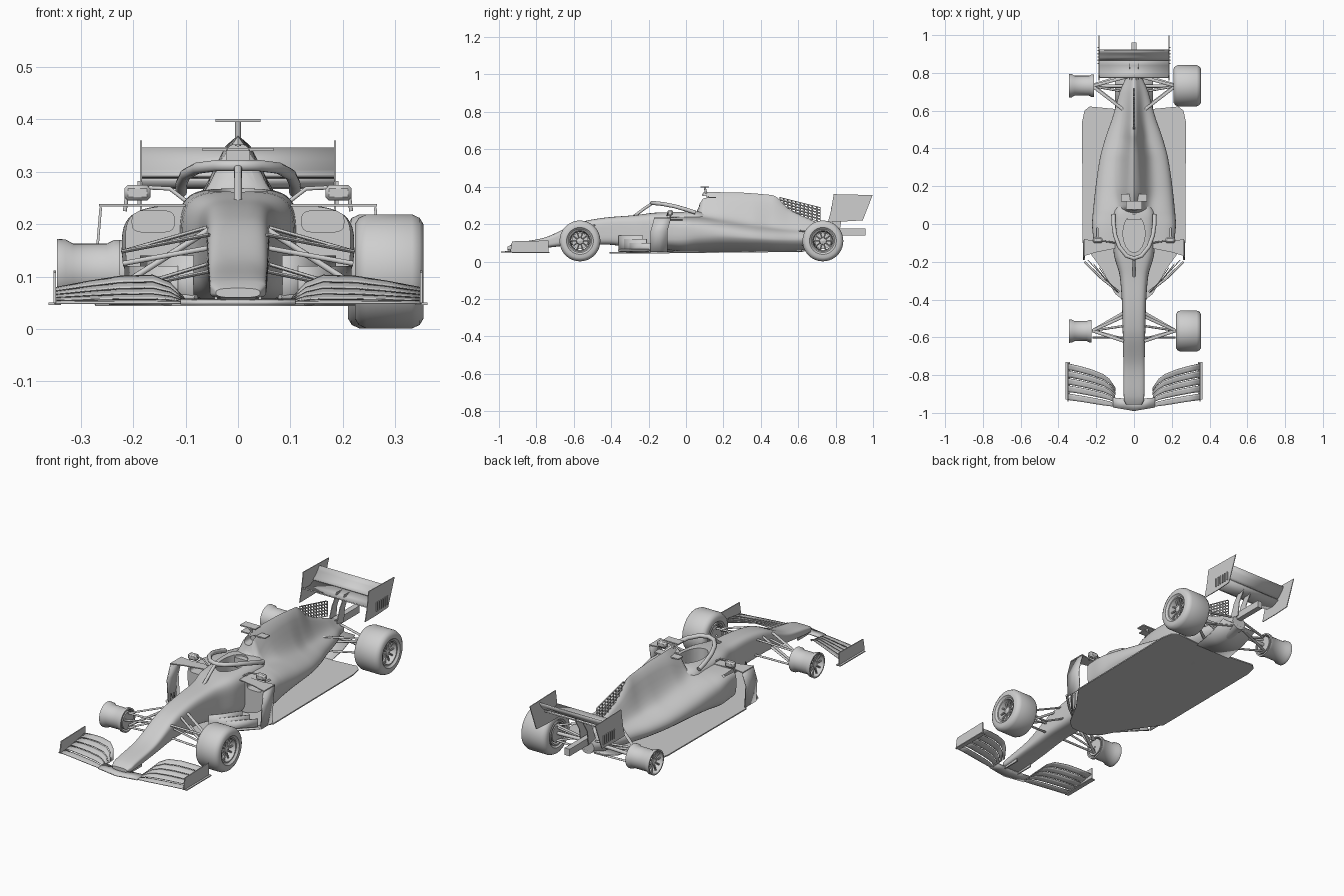
import bpy, bmesh, math
from mathutils import Vector

if bpy.data.objects.get("Cube"):
    bpy.data.objects.remove(bpy.data.objects["Cube"])

GREY = bpy.data.materials.new("light_grey")
GREY.use_nodes = True
GREY.diffuse_color = (0.62, 0.62, 0.62, 1)
GREY.node_tree.nodes["Principled BSDF"].inputs["Base Color"].default_value = (0.62, 0.62, 0.62, 1)
SIDES = {"left": 1, "right": -1}


def activate(ob):
    bpy.ops.object.select_all(action="DESELECT")
    ob.select_set(True)
    bpy.context.view_layer.objects.active = ob


def smooth(ob):
    activate(ob)
    bpy.ops.object.shade_smooth_by_angle(angle=math.radians(40))


def grid(name, rows, closed=False, caps=False, thick=0):
    """Skin rows of points; optionally wrap, cap the ends or thicken."""
    bm = bmesh.new()
    vs = [[bm.verts.new(p) for p in row] for row in rows]
    n = len(rows[0])
    for a, b in zip(vs, vs[1:]):
        for i in range(n if closed else n - 1):
            j = (i + 1) % n
            bm.faces.new((a[i], a[j], b[j], b[i]))
    if caps:
        bm.faces.new(vs[0])
        bm.faces.new(vs[-1])
    bmesh.ops.recalc_face_normals(bm, faces=bm.faces)
    mesh = bpy.data.meshes.new(name)
    bm.to_mesh(mesh)
    bm.free()
    ob = bpy.data.objects.new(name, mesh)
    bpy.context.collection.objects.link(ob)
    mesh.materials.append(GREY)
    if thick:
        mod = ob.modifiers.new("thickness", "SOLIDIFY")
        mod.thickness, mod.offset = thick, 0
    smooth(ob)
    return ob


def prism(name, pts, offset):
    """Extrude an outline of 3D points along an offset."""
    return grid(name, [[Vector(p) for p in pts], [Vector(p) + Vector(offset) for p in pts]], True, True)


def box(name, c, s):
    x, y, z = (v / 2 for v in s)
    pts = [(c[0] + i * x, c[1] + j * y, c[2] - z) for i, j in ((-1, -1), (1, -1), (1, 1), (-1, 1))]
    return prism(name, pts, (0, 0, s[2]))


def tube(name, path, r, flat=1, n=10):
    path = [Vector(p) for p in path]
    rows = []
    for i, p in enumerate(path):
        q = (path[min(i + 1, len(path) - 1)] - path[max(i - 1, 0)]).to_track_quat("Z", "Y")
        rows.append([p + q @ Vector((r * math.cos(a), r * flat * math.sin(a), 0))
                     for a in (math.tau * k / n for k in range(n))])
    return grid(name, rows, True, True)


def lathe(name, profile, centre, s, n=40):
    """Spin (x, radius) pairs about the axle."""
    rows = [[(s * x, centre[0] + r * math.cos(math.tau * k / n), centre[1] + r * math.sin(math.tau * k / n))
             for k in range(n)] for x, r in profile]
    return grid(name, rows, True)


def sample(stations, y):
    """Monotone cubic interpolation of station rows keyed by their first value."""
    def slope(i, c):
        if i in (0, len(stations) - 1):
            return 0
        a, b, d = stations[i - 1], stations[i], stations[i + 1]
        m, k = (b[c] - a[c]) / (b[0] - a[0]), (d[c] - b[c]) / (d[0] - b[0])
        return 2 * m * k / (m + k) if m * k > 0 else 0
    i = max(k for k in range(len(stations) - 1) if stations[k][0] <= y + 1e-9)
    p, q = stations[i], stations[i + 1]
    h = q[0] - p[0]
    t = (y - p[0]) / h
    return [(2*t**3 - 3*t*t + 1) * p[c] + (3*t*t - 2*t**3) * q[c]
            + h * ((t**3 - 2*t*t + t) * slope(i, c) + (t**3 - t*t) * slope(i + 1, c))
            for c in range(1, len(p))]


def ring(y, w, top, bottom, e, bump=0, bump_w=1, under=0, x0=0, n=96):
    """Rounded-box section with an undercut and a central spine."""
    pts = []
    for k in range(n):
        c, s = math.cos(math.tau * k / n), math.sin(math.tau * k / n)
        x = w * math.copysign(abs(c) ** (2 / e), c) * (1 - under * max(-s, 0))
        z = (top + bottom) / 2 + (top - bottom) / 2 * math.copysign(abs(s) ** (2 / e), s)
        z += bump * math.exp(-(x / bump_w) ** 2) * min(1, 2 * max(s, 0))
        pts.append((x0 + x, y, z))
    return pts


def body(name, stations, count, under=0):
    a, b = stations[0][0], stations[-1][0]
    ys = [a + (b - a) * i / count for i in range(count + 1)]
    return grid(name, [ring(y, *sample(stations, y), under=under) for y in ys], True, True)


def cut(ob, cutter):
    activate(ob)
    mod = ob.modifiers.new("cut", "BOOLEAN")
    mod.operation, mod.object, mod.solver = "DIFFERENCE", cutter, "EXACT"
    bpy.ops.object.modifier_apply(modifier=mod.name)
    smooth(ob)


# Nose and survival cell: y, half width, top, bottom, squareness
chassis = body("nose_and_chassis", [
    (-.955, .042, .078, .06, 3), (-.93, .054, .092, .058, 4), (-.76, .056, .127, .072, 4),
    (-.56, .06, .212, .09, 4), (-.42, .064, .236, .09, 4), (-.28, .075, .247, .07, 4),
    (-.15, .108, .262, .052, 4), (.05, .115, .268, .052, 4), (.14, .08, .26, .06, 3)], 50)

# Sidepods and engine cover, with spine height and width
cover = body("sidepods_and_engine_cover", [
    (-.1, .215, .237, .06, 5, 0, .05), (0, .222, .24, .05, 4, .005, .05), (.06, .218, .24, .05, 3.2, .03, .05),
    (.09, .215, .238, .05, 3, .13, .05), (.2, .203, .225, .05, 2.5, .145, .06), (.35, .18, .2, .05, 2.3, .165, .055),
    (.46, .15, .185, .05, 2.2, .17, .04), (.56, .115, .175, .055, 2.2, .1, .035),
    (.7, .075, .165, .07, 2.2, .045, .03), (.8, .04, .155, .09, 2.2, .02, .02)], 80, .2)

# Cockpit, sidepod inlets and airbox openings
hole = [[(.058 * math.cos(a), -.05 + .1 * math.sin(a), z) for a in (math.tau * k / 32 for k in range(32))]
        for z in (.15, .32)]
cutters = [grid("cockpit_cutter", hole, True, True)]
cut(chassis, cutters[0])
cutters += [grid(side + "_inlet_cutter", [ring(y, .04, .226, .185, 4, x0=s * .162, n=32) for y in (-.15, -.02)], True, True)
            for side, s in SIDES.items()]
cutters.append(grid("airbox_cutter", [ring(y, .022, .352, .31, 3, n=24) for y in (.03, .13)], True, True))
for c in cutters:
    cut(cover, c)
for c in cutters:
    bpy.data.objects.remove(c)
box("headrest", (0, .035, .235), (.07, .03, .05))

# Perforated fin
fin = [[(0, y, lo + (hi - lo) * j / 5) for j in range(6)]
       for y, lo, hi in ((.5 + .022 * i, .27 - .006 * i, .345 - .0055 * i) for i in range(11))]
mesh_fin = grid("perforated_fin", fin)
wire = mesh_fin.modifiers.new("holes", "WIREFRAME")
wire.thickness = .008

# Roof camera and antennas
tube("camera_mast", [(0, .11, .35), (0, .1, .4)], .006)
box("camera_bar", (0, .1, .398), (.085, .045, .006))
box("roof_winglet", (0, .14, .343), (.136, .04, .006))

# Floor and diffuser
half = [(.05, -.41), (.1, -.37), (.17, -.24), (.272, -.1), (.275, .54), (.262, .6), (.235, .622), (.11, .61)]
outline = half + [(-x, y) for x, y in reversed(half)]
prism("floor", [(x, y, .044 + .012 * max(y, 0)) for x, y in outline], (0, 0, .006))
grid("diffuser", [[(-.1, y, z), (.1, y, z)] for y, z in ((.6, .052), (.7, .07), (.8, .11))], thick=.006)
box("crash_structure", (0, .86, .158), (.028, .2, .036))

# Halo
arch = [(.108, .05, .262), (.108, 0, .278), (.1, -.06, .295), (.078, -.12, .307), (.04, -.168, .312)]
tube("halo", arch + [(0, -.182, .312)] + [(-x, y, z) for x, y, z in reversed(arch)], .011)
tube("halo_pillar", [(0, -.182, .31), (0, -.22, .285), (0, -.28, .24)], .008)

# Front wing centre and nose pylons
grid("front_wing_centre", [[(x, -.99 + abs(x) * .17, .05), (x, -.93 + abs(x) * .1, .055)]
                           for x in (-.11, -.055, 0, .055, .11)], thick=.006)

wing = [(0, -.968, -.865, .055), (.12, -.964, -.82, .088), (.25, -.96, -.795, .102),
        (.5, -.95, -.77, .1), (.75, -.94, -.752, .09), (1, -.932, -.738, .078)]

for side, s in SIDES.items():
    box(side + "_nose_pylon", (s * .042, -.89, .066), (.006, .1, .03))
    # Front wing elements and endplate
    for e in range(5):
        rows = []
        for t, front, back, z in wing:
            fr = [(e + k * .29) / 5 for k in range(4)] if e == 0 else [(e + .12 + k * .29) / 5 for k in range(4)]
            rows.append([(s * (.1 + .25 * t), front + (back - front) * f, .05 + (z - .05) * f ** 1.3) for f in fr])
        grid(f"{side}_front_wing_element_{e + 1}", rows, thick=.004)
    prism(side + "_front_endplate", [(s * .347, y, z) for y, z in
          ((-.94, .05), (-.735, .05), (-.735, .112), (-.93, .108))], (s * .005, 0, 0))
    box(side + "_front_endplate_foot", (s * .35, -.83, .048), (.024, .2, .005))

    # Turning vanes, bargeboards and sidepod deflector
    for i, h in enumerate((.14, .12, .1)):
        path = [(.085 + .03 * i, -.36 + .03 * i), (.13 + .03 * i, -.31 + .03 * i), (.185 + .03 * i, -.23 + .02 * i)]
        grid(f"{side}_bargeboard_{i + 1}", [[(s * x, y, .046), (s * x, y, h)] for x, y in path], thick=.004)
    grid(side + "_deflector", [[(s * .262, y, .05), (s * .268, y, .16), (s * .262, y + .02, .232)]
                               for y in (-.19, -.14, -.1)], thick=.005)
    prism(side + "_deflector_bridge", [(s * x, y, .234) for x, y in
          ((.1, -.13), (.2, -.15), (.265, -.17), (.265, -.08), (.2, -.09), (.1, -.08))], (0, 0, .005))
    tube(side + "_deflector_strut", [(s * .262, -.2, .06), (s * .17, -.29, .06), (s * .08, -.36, .06)], .006)

    # Mirrors
    ob = box(side + "_mirror", (s * .192, -.085, .26), (.05, .03, .03))
    ob.modifiers.new("round", "BEVEL").width = .007
    tube(side + "_mirror_arm", [(s * .1, -.1, .245), (s * .13, -.095, .268), (s * .17, -.09, .27)], .004)
    tube(side + "_mirror_post", [(s * .212, -.085, .255), (s * .216, -.085, .225)], .004)

    # Suspension arms: inner and outer ends
    arms = {"front_upper": ((.055, -.49, .195), (.055, -.62, .18), (.22, -.565, .148)),
            "front_lower": ((.055, -.47, .125), (.055, -.61, .11), (.22, -.565, .075)),
            "rear_upper": ((.05, .6, .165), (.035, .78, .155), (.22, .73, .15)),
            "rear_lower": ((.07, .62, .09), (.035, .79, .1), (.22, .735, .075))}
    for part, pts in arms.items():
        fore, aft, hub = [(s * x, y, z) for x, y, z in pts]
        tube(f"{side}_{part}_fore_arm", [fore, hub], .008, .45)
        tube(f"{side}_{part}_aft_arm", [aft, hub], .008, .45)
    tube(side + "_front_push_rod", [(s * .055, -.54, .19), (s * .22, -.565, .085)], .006)
    tube(side + "_steering_rod", [(s * .055, -.6, .155), (s * .22, -.6, .125)], .005)
    tube(side + "_rear_pull_rod", [(s * .05, .7, .1), (s * .22, .73, .14)], .006)
    tube(side + "_drive_shaft", [(s * .03, .73, .115), (s * .24, .73, .11)], .009)

    # Wheel rims with spokes; tyres are fitted on the left only
    for axle, y, inner in (("front", -.567, .225), ("rear", .732, .212)):
        c, o = (y, .11), .345
        name = f"{side}_{axle}"
        lathe(name + "_rim", [(inner, .052), (inner, .06), (inner + .012, .06), (inner + .025, .053), (o - .03, .053),
                              (o - .016, .061), (o, .062), (o, .056), (o - .02, .05), (inner + .02, .048), (inner, .052)], c, s)
        lathe(name + "_brake_drum", [(inner, .004), (inner, .044), (o - .045, .044), (o - .045, .004)], c, s)
        lathe(name + "_hub", [(o - .05, .02), (o - .01, .016), (o - .006, .001)], c, s, 20)
        for k in range(10):
            a = math.tau * k / 10
            tube(f"{name}_spoke_{k + 1}", [(s * (o - .016), y + r * math.cos(a), .11 + r * math.sin(a))
                                           for r in (.012, .054)], .0045, n=6)
        if s > 0:
            i, w = inner - .002, .354
            lathe(name + "_tyre", [(i + .012, .06), (i, .07), (i, .09), (i + .007, .102), (i + .022, .109),
                                   (w - .022, .109), (w - .007, .102), (w, .09), (w, .072), (w - .012, .06),
                                   (i + .012, .06)], c, s, 64)

    # Rear wing endplate, louvres and pylon
    prism(side + "_rear_endplate", [(s * .183, y, z) for y, z in
          ((.79, .36), (.998, .355), (.945, .22), (.86, .215), (.76, .215), (.775, .27))], (s * .004, 0, 0))
    for k in range(6):
        box(f"{side}_endplate_louvre_{k + 1}", (s * .188, .85 + .017 * k, .26), (.008, .006, .045))
    prism(side + "_rear_wing_pylon", [(s * .02, y, z) for y, z in
          ((.76, .15), (.82, .15), (.83, .22), (.87, .285), (.83, .285), (.79, .23))], (s * .004, 0, 0))

# Rear wing planes
for name, prof in (("rear_wing_main_plane", ((.775, .285), (.8, .272), (.84, .27), (.88, .287))),
                   ("rear_wing_flap", ((.868, .292), (.885, .302), (.905, .322), (.92, .345)))):
    grid(name, [[(x, y, z) for y, z in prof] for x in (-.184, .184)], thick=.006)
